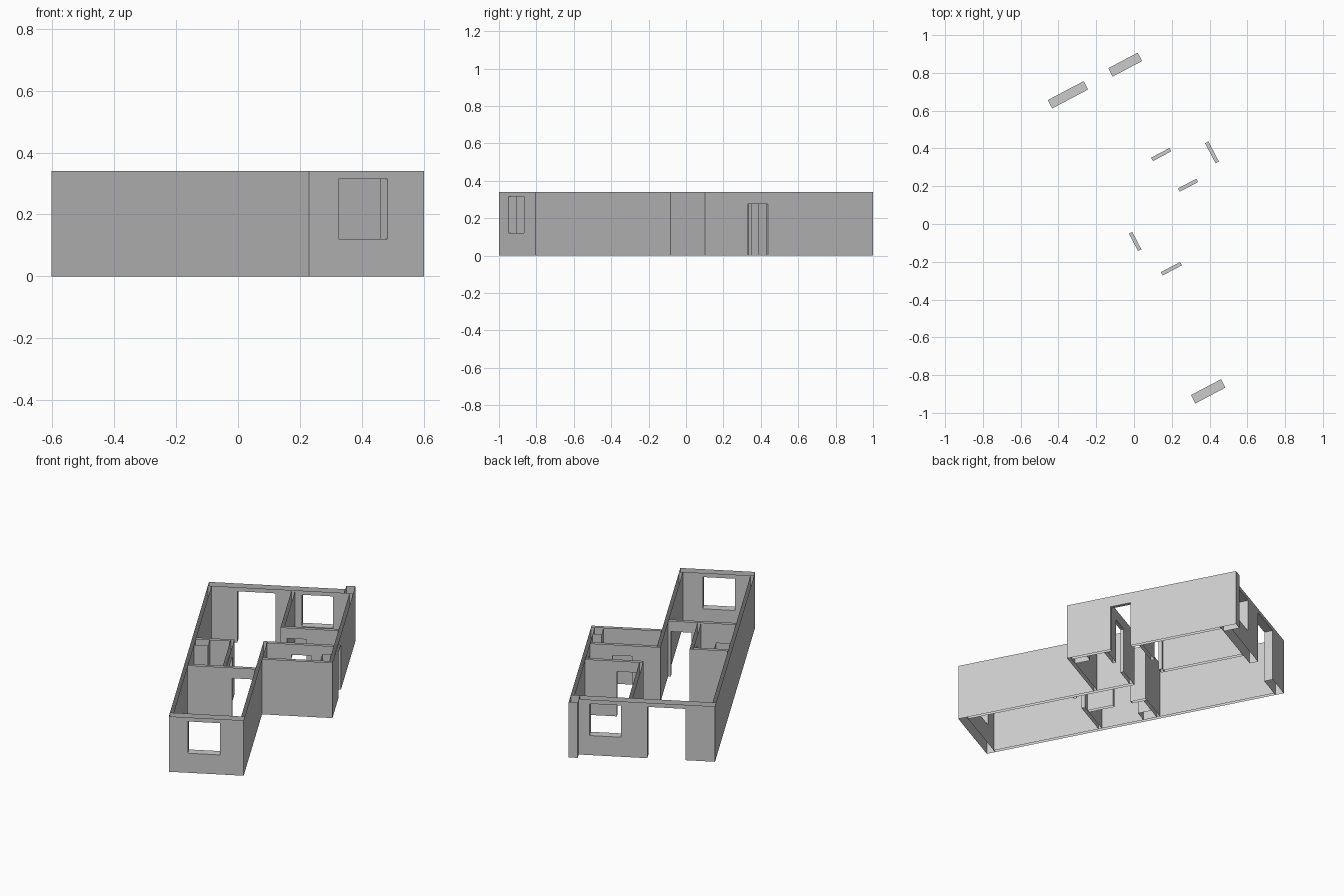
import bpy, bmesh, math
from mathutils import Vector

cube = bpy.data.objects.get("Cube")
if cube:
    bpy.data.objects.remove(cube, do_unlink=True)

HEIGHT = 0.34
THICK, THIN = 0.05, 0.02
DOOR = 0.275            # door head
SILL, HEAD = 0.12, 0.315  # window sill and head
ANGLE = math.radians(27.8)
CORNER = Vector((0.23, -1.0, 0))

plaster = bpy.data.materials.new("grey_plaster")
plaster.use_nodes = True
plaster.diffuse_color = (0.6, 0.6, 0.6, 1)
plaster.node_tree.nodes["Principled BSDF"].inputs["Base Color"].default_value = (0.6, 0.6, 0.6, 1)


def wall(name, axis, near, start, end, thick=THIN, openings=(), caps=""):
    """Wall shell, open at top and bottom, running along plan axis 'u' or 'v'."""
    bm = bmesh.new()
    far = near + thick

    def place(along, across, z):
        return Vector((along, across, z) if axis == "u" else (across, along, z))

    def quad(points, normal):
        pts = [place(*p) for p in points]
        n = place(*normal)
        if (pts[1] - pts[0]).cross(pts[2] - pts[0]).dot(n) < 0:
            pts.reverse()
        bm.faces.new([bm.verts.new(p) for p in pts])

    def across_quad(a, z0, z1, side):
        quad([(a, near, z0), (a, far, z0), (a, far, z1), (a, near, z1)], (side, 0, 0))

    def level_quad(a, b, z, side):
        quad([(a, near, z), (b, near, z), (b, far, z), (a, far, z)], (0, 0, side))

    # Both sides as a grid of panels with the openings left out
    cuts = sorted({start, end, *(c for o in openings for c in o[:2])})
    levels = sorted({0, HEIGHT, *(c for o in openings for c in o[2:])})
    for a, b in zip(cuts, cuts[1:]):
        for z0, z1 in zip(levels, levels[1:]):
            if any(o[0] <= a < o[1] and o[2] <= z0 < o[3] for o in openings):
                continue
            for across, side in ((near, -1), (far, 1)):
                quad([(a, across, z0), (b, across, z0), (b, across, z1), (a, across, z1)],
                     (0, side, 0))

    # Jambs, heads and sills
    for a, b, z0, z1 in openings:
        across_quad(a, z0, z1, 1)
        across_quad(b, z0, z1, -1)
        level_quad(a, b, z1, -1)
        if z0 > 0:
            level_quad(a, b, z0, 1)

    # Exposed ends
    if "s" in caps:
        across_quad(start, 0, HEIGHT, -1)
    if "e" in caps:
        across_quad(end, 0, HEIGHT, 1)

    bmesh.ops.remove_doubles(bm, verts=bm.verts, dist=1e-5)
    mesh = bpy.data.meshes.new(name)
    bm.to_mesh(mesh)
    bm.free()
    mesh.materials.append(plaster)
    obj = bpy.data.objects.new(name, mesh)
    obj.location = CORNER
    obj.rotation_euler.z = ANGLE
    bpy.context.collection.objects.link(obj)


def door(a, b):
    return (a, b, 0, DOOR)


# Outer walls
wall("front_wall", "u", 0, 0, 0.42, THICK, [(0.107, 0.287, SILL, HEAD)], "se")
wall("back_wall", "u", 1.735, 0, 0.765, THICK,
     [(0.165, 0.38, 0, HEAD), (0.527, 0.703, SILL, HEAD)], "s")
wall("long_side_wall", "v", 0, 0.05, 1.735)
wall("narrow_side_wall", "v", 0.40, 0.05, 1.05, caps="e")
wall("step_wall", "u", 0.815, 0.42, 0.815, caps="e")
wall("entrance_wall", "v", 0.795, 0.835, 1.735, openings=[door(1.075, 1.195)])
wall("back_corner_pier", "v", 0.765, 1.735, 1.83, THICK, caps="se")

# Inner partitions
wall("front_room_partition", "u", 0.68, 0.02, 0.40, openings=[door(0.27, 0.385)])
wall("small_room_side", "v", 0.215, 0.70, 1.05, openings=[door(0.855, 0.96)], caps="e")
wall("small_room_back", "u", 1.03, 0.02, 0.215)
wall("washroom_partition", "u", 1.03, 0.42, 0.795, openings=[door(0.557, 0.667)])
wall("hall_partition", "u", 1.24, 0.47, 0.795, openings=[door(0.507, 0.617)], caps="s")
wall("back_room_partition", "v", 0.47, 1.26, 1.735)

# Service shafts
wall("small_room_shaft", "u", 0.95, 0.02, 0.10, 0.08, caps="e")
wall("washroom_shaft", "u", 0.835, 0.745, 0.795, 0.09, caps="s")
